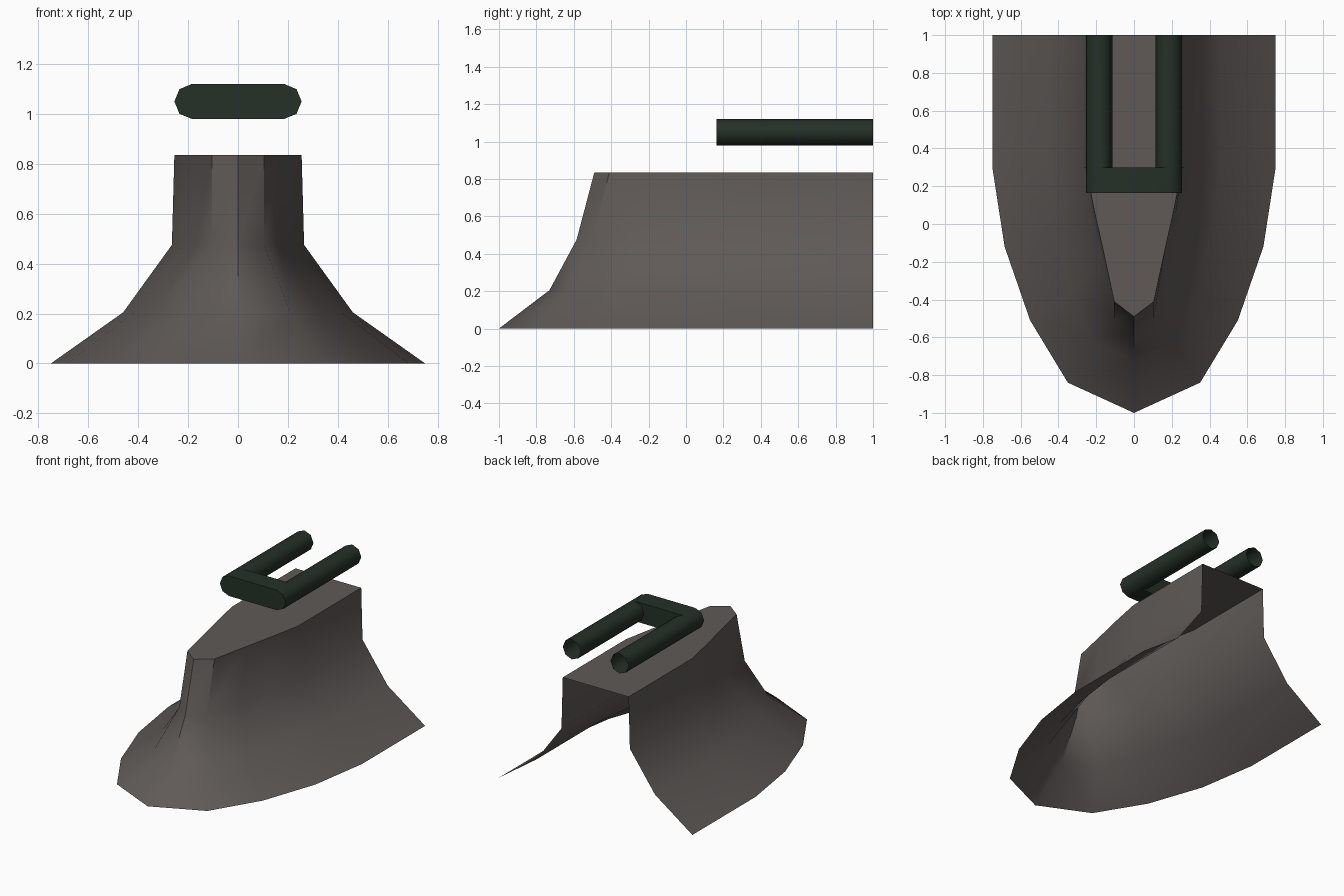
import bpy, bmesh, math

if "Cube" in bpy.data.objects:
    bpy.data.objects.remove(bpy.data.objects["Cube"])


def material(name, rgb):
    m = bpy.data.materials.new(name)
    m.diffuse_color = (*rgb, 1)
    m.use_nodes = True
    m.node_tree.nodes["Principled BSDF"].inputs["Base Color"].default_value = m.diffuse_color
    return m


def finish(bm, name, mat, angle):
    bmesh.ops.recalc_face_normals(bm, faces=bm.faces)
    mesh = bpy.data.meshes.new(name)
    bm.to_mesh(mesh)
    bm.free()
    obj = bpy.data.objects.new(name, mesh)
    bpy.context.collection.objects.link(obj)
    mesh.materials.append(mat)
    bpy.ops.object.select_all(action='DESELECT')
    obj.select_set(True)
    bpy.context.view_layer.objects.active = obj
    bpy.ops.object.shade_smooth_by_angle(angle=math.radians(angle))
    return obj


def bridge(bm, a, b):
    for i in range(len(a) - 1):
        bm.faces.new((a[i], a[i + 1], b[i + 1], b[i]))


stone = material("dark_stone", (0.115, 0.102, 0.096))
green = material("dark_green_paint", (0.018, 0.030, 0.020))

# Flared pier: half outlines (nose to back) at each height, mirrored in x
levels = [
    (0.0, [(0, -1), (.35, -.84), (.55, -.51), (.685, -.12), (.75, .3), (.75, 1)]),
    (.205, [(0, -.73), (.21, -.62), (.33, -.36), (.415, -.04), (.46, .3), (.46, 1)]),
    (.475, [(0, -.585), (.105, -.5), (.165, -.2), (.22, .04), (.265, .3), (.265, 1)]),
    (.835, [(0, -.49), (.105, -.41), (.163, -.14), (.21, .07), (.255, .3), (.255, 1)]),
]
bm = bmesh.new()
rings = []
for z, half in levels:
    outline = [(-x, y) for x, y in half[:0:-1]] + half
    rings.append([bm.verts.new((x, y, z)) for x, y in outline])
for a, b in zip(rings, rings[1:]):
    bridge(bm, a, b)
bm.faces.new(rings[-1])  # flat top; back and underside stay open
finish(bm, "pier_base", stone, 38)

# Fork rail: capsule-shaped crossbar with two open eight-sided tubes
R, CX, CZ = .07, .185, 1.05
Y_FRONT, Y_INNER, Y_BACK = .163, .30, 1.0


def arc(cx, y, start, count):
    return [bm.verts.new((cx + R * math.cos(math.radians(start + 45 * i)), y,
                          CZ + R * math.sin(math.radians(start + 45 * i))))
            for i in range(count)]


bm = bmesh.new()
front = arc(CX, Y_FRONT, -90, 5) + arc(-CX, Y_FRONT, 90, 5)
right, left = arc(CX, Y_INNER, -90, 8), arc(-CX, Y_INNER, 90, 8)
inner = right[:5] + left[:5]
bm.faces.new(front)
bridge(bm, front + front[:1], inner + inner[:1])
# inner wall of the crossbar between the tubes
bm.faces.new(right[4:] + right[:1] + left[4:] + left[:1])
for ring, cx, start in ((right, CX, -90), (left, -CX, 90)):
    end = arc(cx, Y_BACK, start, 8)
    bridge(bm, ring + ring[:1], end + end[:1])
finish(bm, "fork_rail", green, 50)
